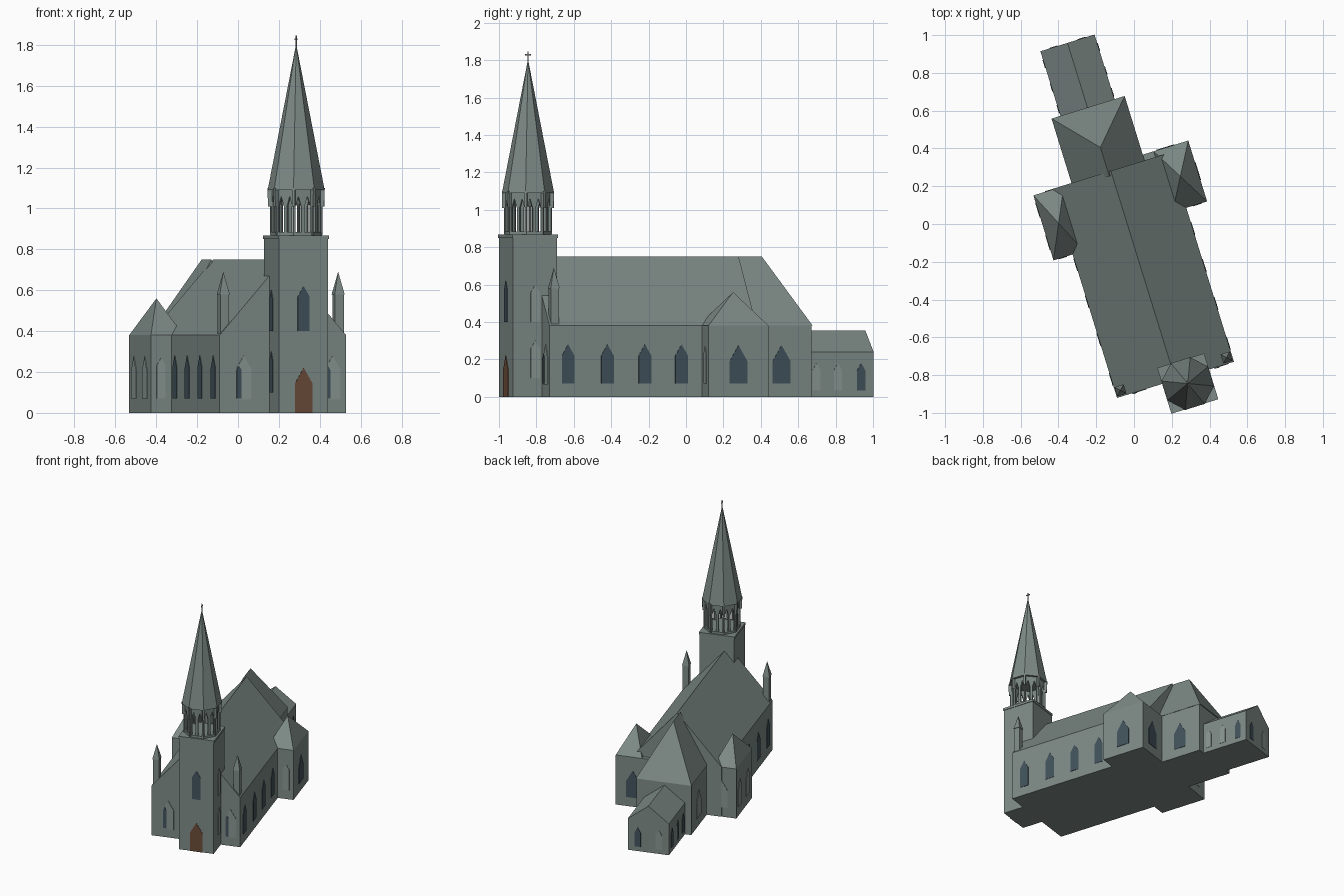
import bpy, bmesh, math
from mathutils import Matrix, Vector

cube = bpy.data.objects.get("Cube")
if cube:
    bpy.data.objects.remove(cube, do_unlink=True)

# The whole building is turned on its plot
TURN = Matrix.Rotation(math.radians(17.2), 4, 'Z')


def material(name, rgb):
    m = bpy.data.materials.new(name)
    m.use_nodes = True
    m.diffuse_color = (*rgb, 1)
    m.node_tree.nodes["Principled BSDF"].inputs["Base Color"].default_value = (*rgb, 1)
    return m


STONE = material("grey_green_stone", (.205, .254, .238))
PALE = material("pale_stone", (.25, .305, .285))
GLASS = material("slate_blue_glass", (.054, .084, .107))
DOOR = material("brown_door", (.147, .069, .04))


def finish(name, bm, mat=STONE):
    bmesh.ops.recalc_face_normals(bm, faces=bm.faces)
    bm.transform(TURN)
    mesh = bpy.data.meshes.new(name)
    bm.to_mesh(mesh)
    bm.free()
    mesh.materials.append(mat)
    ob = bpy.data.objects.new(name, mesh)
    bpy.context.collection.objects.link(ob)
    return ob


def add_prism(bm, pts, depth, frame):
    """Extrude a flat outline (across, up) outwards along -y of a frame."""
    verts = [bm.verts.new((a, 0, z)) for a, z in pts]
    face = bm.faces.new(verts)
    new = bmesh.ops.extrude_face_region(bm, geom=[face])["geom"]
    moved = [g for g in new if isinstance(g, bmesh.types.BMVert)]
    bmesh.ops.translate(bm, verts=moved, vec=(0, -depth, 0))
    bmesh.ops.transform(bm, verts=verts + moved, matrix=frame)


def add_box(bm, x0, x1, y0, y1, z0, z1):
    add_prism(bm, [(x0, z0), (x1, z0), (x1, z1), (x0, z1)], y1 - y0,
              Matrix.Translation((0, y1, 0)))


def add_cone(bm, x, y, z0, z1, r, sides, top=0.0):
    mat = Matrix.Translation((x, y, (z0 + z1) / 2)) @ Matrix.Rotation(math.pi / sides, 4, 'Z')
    bmesh.ops.create_cone(bm, cap_ends=True, segments=sides, radius1=r, radius2=top,
                          depth=z1 - z0, matrix=mat)


def box(name, *dims):
    bm = bmesh.new()
    add_box(bm, *dims)
    return finish(name, bm)


def gabled(name, x0, x1, y0, y1, eave, ridge):
    bm = bmesh.new()
    pts = [(x0, 0), (x1, 0), (x1, eave), ((x0 + x1) / 2, ridge), (x0, eave)]
    add_prism(bm, pts, y1 - y0, Matrix.Translation((0, y1, 0)))
    return finish(name, bm)


def hull(name, points):
    bm = bmesh.new()
    bmesh.ops.convex_hull(bm, input=[bm.verts.new(p) for p in points])
    return finish(name, bm)


def corners(x0, x1, y0, y1, z):
    return [(x, y, z) for x in (x0, x1) for y in (y0, y1)]


def opening(name, wall, at, along, width, z0, z1, mat=GLASS):
    """Pointed panel on a wall; wall is the side it faces, at its position."""
    angle = {"front": 0, "right": 90, "back": 180, "left": -90}[wall]
    spot = (along, at, 0) if wall in ("front", "back") else (at, along, 0)
    frame = Matrix.Translation(spot) @ Matrix.Rotation(math.radians(angle), 4, 'Z')
    h, spring = width / 2, z1 - .85 * width
    bm = bmesh.new()
    add_prism(bm, [(-h, z0), (h, z0), (h, spring), (0, z1), (-h, spring)], .003, frame)
    return finish(name, bm, mat)


# Main masses
EAVE, RIDGE = .38, .75
gabled("nave", -.358, .29, -.853, .305, EAVE, RIDGE)
box("choir_walls", -.249, .15, .3, .656, 0, EAVE)
hull("choir_roof", corners(-.252, .153, .28, .662, EAVE)
     + [(-.05, .28, RIDGE), (-.05, .44, RIDGE)])
gabled("sacristy", -.203, .097, .65, 1.02, .24, .355)

# Side chapels with pyramid roofs
box("right_chapel_walls", .15, .405, 0, .337, 0, EAVE)
hull("right_chapel_roof", corners(.213, .405, 0, .337, EAVE) + [(.309, .168, .56)])
box("left_chapel_walls", -.464, -.25, -.058, .302, 0, EAVE)
hull("left_chapel_roof", corners(-.464, -.296, -.058, .302, EAVE) + [(-.38, .122, .56)])

# Tower
TX, TY = .022, -.891
box("tower_shaft", -.104, .148, -1.014, -.768, 0, .86)
box("tower_cornice", -.108, .152, -1.018, -.764, .85, .868)

# Open belfry: eight sides, two lancet openings each
bm = bmesh.new()
R = .122
apothem, bay = R * math.cos(math.pi / 8), R * math.sin(math.pi / 8)
for side in range(8):
    turn = Matrix.Translation((TX, TY, 0)) @ Matrix.Rotation(side * math.pi / 4, 4, 'Z')
    for centre in (-bay / 2, bay / 2):
        for s in (-1, 1):
            half = [(bay / 2, .86), (.015, .86), (.015, 1.01), (0, 1.06), (0, 1.1), (bay / 2, 1.1)]
            frame = turn @ Matrix.Translation((centre, -apothem + .014, 0))
            add_prism(bm, [(s * a, z) for a, z in half], .014, frame)
finish("belfry_arcade", bm)

bm = bmesh.new()
add_cone(bm, TX, TY, .86, .885, R + .004, 8, R + .004)
finish("belfry_sill", bm)

# Corner shafts and brackets under the spire
bm = bmesh.new()
for k in range(8):
    a = (k + .5) * math.pi / 4
    add_cone(bm, TX + R * math.cos(a), TY + R * math.sin(a), .87, 1.02, .007, 6, .007)
    frame = (Matrix.Translation((TX, TY, 0)) @ Matrix.Rotation(a, 4, 'Z')
             @ Matrix.Translation((0, .007, 0)))
    add_prism(bm, [(.115, 1.01), (.138, 1.01), (.14, 1.1), (.115, 1.1)], .014, frame)
finish("belfry_corners", bm)

bm = bmesh.new()
add_cone(bm, TX, TY, 1.09, 1.805, .14, 8)
finish("spire", bm)

bm = bmesh.new()
add_box(bm, TX - .003, TX + .003, TY - .003, TY + .003, 1.78, 1.845)
add_box(bm, TX - .003, TX + .003, TY - .015, TY + .015, 1.825, 1.832)
finish("spire_cross", bm)

# Corner pinnacles
for name, x in (("left_pinnacle", -.329), ("right_pinnacle", .259)):
    bm = bmesh.new()
    add_box(bm, x - .022, x + .022, -.842, -.798, .3, .58)
    add_cone(bm, x, -.82, .58, .69, .036, 4)
    finish(name, bm)

# Nave windows
for y in (-.75, -.53, -.32, -.115):
    opening("nave_window_right", "right", .29, y, .07, .07, .28)
    opening("nave_window_left", "left", -.358, y, .07, .07, .28)
for x in (-.235, .22):
    opening("nave_window_front", "front", -.853, x, .08, .065, .28, PALE)
    opening("nave_window_front_pane", "front", -.856, x - .025, .024, .07, .23)

# Chapel and choir windows
opening("chapel_window_right", "right", .405, .168, .1, .07, .275)
opening("chapel_window_back", "back", .337, .28, .1, .07, .275)
opening("chapel_window_front", "front", 0, .35, .05, .07, .27, PALE)
for y in (.04, .22):
    opening("chapel_window_left", "left", -.464, y, .08, .07, .275, PALE)
opening("chapel_window_front", "front", -.058, -.412, .045, .07, .27, PALE)
opening("chapel_window_back", "back", .302, -.36, .08, .07, .275, PALE)
opening("choir_window_right", "right", .15, .488, .1, .07, .275)
opening("choir_window_left", "left", -.249, .488, .1, .07, .275, PALE)

# Sacristy windows
for y, mat in ((.7, PALE), (.82, PALE), (.95, GLASS)):
    opening("sacristy_window_right", "right", .097, y, .045, .035, .18, mat)
    opening("sacristy_window_left", "left", -.203, y, .045, .035, .18)
opening("sacristy_window_back", "back", 1.02, .025, .045, .035, .18)
opening("sacristy_window_back", "back", 1.02, -.13, .045, .035, .18, PALE)

# Tower openings
opening("tower_window_front", "front", -1.014, TX, .06, .4, .62)
opening("tower_door", "front", -1.014, TX, .09, 0, .22, DOOR)
for z in (.1, .4):
    opening("tower_window_right", "right", .148, -.89, .05, z, z + .2, PALE)
    opening("tower_window_left", "left", -.104, -.89, .05, z, z + .2)
